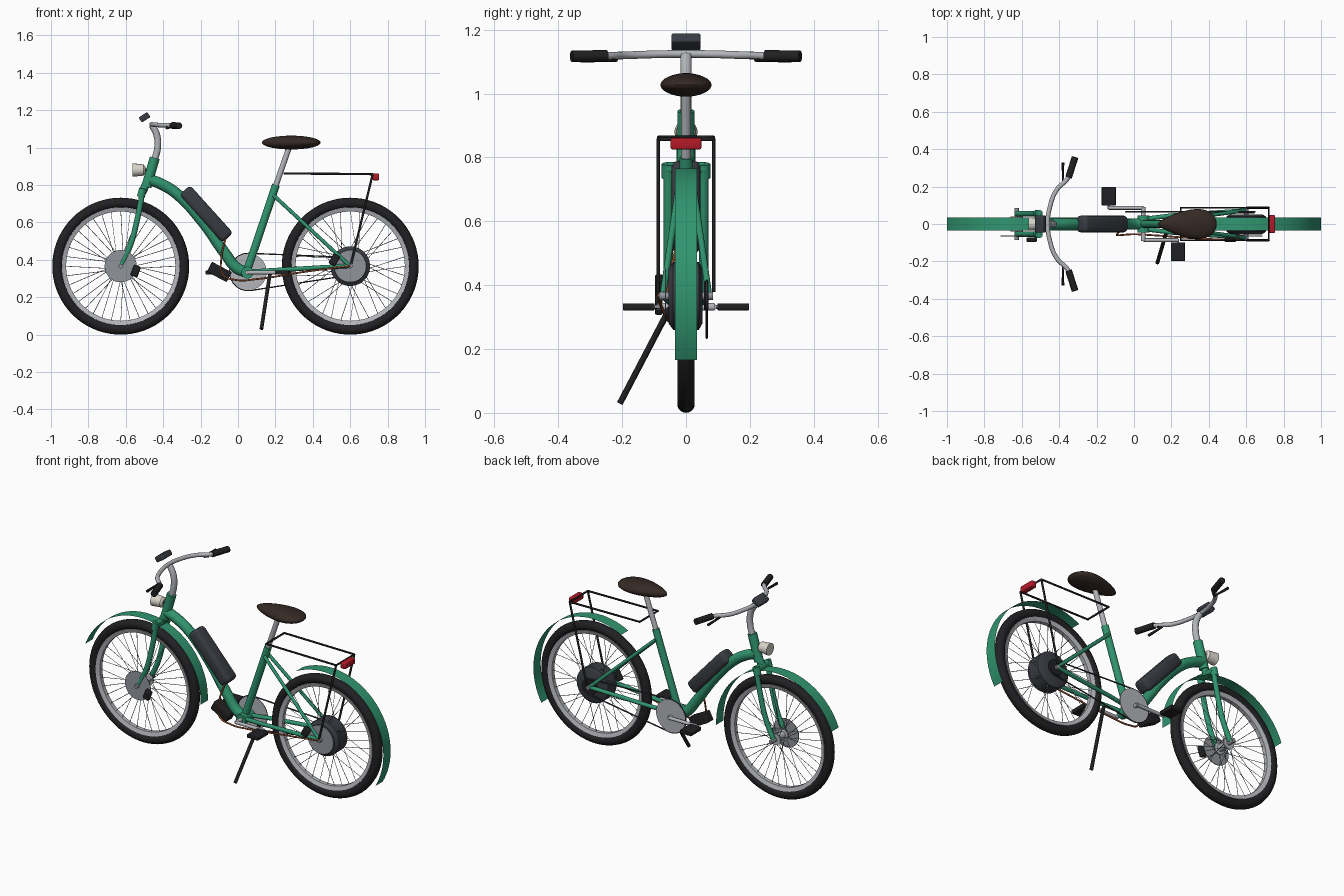
import bpy, bmesh
from math import sin, cos, pi, radians
from mathutils import Vector, Matrix

if "Cube" in bpy.data.objects:
    bpy.data.objects.remove(bpy.data.objects["Cube"])


def colour(name, r, g, b):
    m = bpy.data.materials.new(name)
    m.diffuse_color = (r, g, b, 1)
    m.use_nodes = True
    m.node_tree.nodes["Principled BSDF"].inputs["Base Color"].default_value = m.diffuse_color
    return m


GREEN = colour("green", .03, .30, .16)
BLACK = colour("black", .015, .015, .017)
DARK = colour("dark", .04, .045, .055)
SILVER = colour("silver", .45, .46, .49)
STEEL = colour("steel", .28, .30, .33)
BROWN = colour("brown", .035, .022, .018)
RED = colour("red", .45, .01, .02)
CREAM = colour("cream", .7, .68, .6)
COPPER = colour("copper", .3, .08, .03)


def finish(name, me, mat):
    me.shade_smooth()
    me.set_sharp_from_angle(angle=radians(35))
    me.materials.clear()
    me.materials.append(mat)
    ob = bpy.data.objects.new(name, me)
    bpy.context.collection.objects.link(ob)
    return ob


def from_bm(name, bm, mat):
    bmesh.ops.recalc_face_normals(bm, faces=bm.faces)
    me = bpy.data.meshes.new(name)
    bm.to_mesh(me)
    bm.free()
    return finish(name, me, mat)


def tubes(name, paths, r, mat, smooth=False, res=4):
    """Round tubes along one or more point paths, as one mesh."""
    cu = bpy.data.curves.new(name, 'CURVE')
    cu.dimensions = '3D'
    cu.bevel_depth, cu.bevel_resolution = r, res
    cu.use_fill_caps, cu.resolution_u = True, 8
    for pts in paths:
        sp = cu.splines.new('BEZIER' if smooth else 'POLY')
        store = sp.bezier_points if smooth else sp.points
        store.add(len(pts) - 1)
        for p, q in zip(store, pts):
            if smooth:
                p.co = q
                p.handle_left_type = p.handle_right_type = 'AUTO'
            else:
                p.co = (*q, 1)
    tmp = bpy.data.objects.new(name + "_curve", cu)
    bpy.context.collection.objects.link(tmp)
    bpy.context.view_layer.update()
    me = bpy.data.meshes.new_from_object(tmp.evaluated_get(bpy.context.evaluated_depsgraph_get()))
    bpy.data.objects.remove(tmp)
    me.name = name
    return finish(name, me, mat)


def both(pts):
    """The path and its mirror across y = 0."""
    return [pts, [(x, -y, z) for x, y, z in pts]]


def lathe(name, profile, centre, mat, n=48, closed=False, axis='Y'):
    """Spin (radius, offset) pairs round the y (or x) axis at centre."""
    bm = bmesh.new()
    c = Vector(centre)
    rings = []
    for r, o in profile:
        ring = []
        for i in range(n):
            a = 2 * pi * i / n
            v = (r * cos(a), o, r * sin(a)) if axis == 'Y' else (o, r * cos(a), r * sin(a))
            ring.append(bm.verts.new(c + Vector(v)))
        rings.append(ring)
    pairs = list(zip(rings, rings[1:]))
    if closed:
        pairs.append((rings[-1], rings[0]))
    else:
        bm.faces.new(rings[0])
        bm.faces.new(rings[-1])
    for a, b in pairs:
        for i in range(n):
            j = (i + 1) % n
            bm.faces.new((a[i], a[j], b[j], b[i]))
    return from_bm(name, bm, mat)


def disc(name, c, r, y0, y1, mat):
    return lathe(name, [(r, y0), (r, y1)], c, mat)


def box(name, c, size, mat, tilt=0, bevel=.006):
    bm = bmesh.new()
    bmesh.ops.create_cube(bm, size=1)
    bmesh.ops.scale(bm, vec=size, verts=bm.verts)
    bmesh.ops.bevel(bm, geom=bm.edges[:], offset=bevel, segments=3, affect='EDGES', profile=.5)
    bmesh.ops.transform(bm, matrix=Matrix.Translation(c) @ Matrix.Rotation(radians(tilt), 4, 'Y'), verts=bm.verts)
    return from_bm(name, bm, mat)


def fender(name, c, a0, a1, r=.40, w=.035, n=36):
    bm = bmesh.new()
    rows = []
    for i in range(n + 1):
        a = radians(a0 + (a1 - a0) * i / n)
        rows.append([bm.verts.new((c[0] + r * cos(a), y, c[2] + r * sin(a))) for y in (-w, w)])
    for p, q in zip(rows, rows[1:]):
        bm.faces.new((p[0], p[1], q[1], q[0]))
    return from_bm(name, bm, GREEN)


# Wheels: tyre, rim, spokes
FRONT, REAR = (-.627, 0, .366), (.6, 0, .366)
for side, c, hub_r, hub_w in (("front", FRONT, .03, .035), ("rear", REAR, .10, .03)):
    tyre = [(.338 + .028 * cos(2 * pi * k / 14), .028 * sin(2 * pi * k / 14)) for k in range(14)]
    lathe(side + "_tyre", tyre, c, BLACK, 72, True)
    lathe(side + "_rim", [(.292, -.012), (.315, -.02), (.315, .02), (.292, .012)], c, SILVER, 72, True)
    spokes = []
    for k in range(36):
        a = 2 * pi * k / 36
        b = a + (.5 if k // 2 % 2 else -.5) * (1 if hub_r < .05 else .6)
        y = hub_w if k % 2 else -hub_w
        spokes.append([(c[0] + hub_r * cos(b), y, c[2] + hub_r * sin(b)),
                       (c[0] + .3 * cos(a), 0, c[2] + .3 * sin(a))])
    tubes(side + "_spokes", spokes, .0016, STEEL, res=0)
    disc(side + "_brake_disc", c, .086, -.066, -.062, STEEL)
    disc(side + "_axle", c, .012, -.085, .085, STEEL)
    side_x = c[0] + (.08 if side == "front" else -.085)
    box(side + "_brake_caliper", (side_x, -.085, .34 if side == "front" else .40), (.04, .024, .06), BLACK,
        20 if side == "front" else 30)
lathe("front_hub", [(.034, -.04), (.034, -.034), (.02, -.03), (.02, .03), (.034, .034), (.034, .04)], FRONT, SILVER, 32)
lathe("hub_motor", [(.085, -.055), (.106, -.04), (.106, .04), (.085, .052)], REAR, DARK)
disc("rear_cog", REAR, .045, .056, .07, BLACK)
fender("front_fender", FRONT, -3, 159)
fender("rear_fender", REAR, -30, 118)

# Frame
tubes("head_tube", [[(-.49, 0, .79), (-.445, 0, .945)]], .027, GREEN)
tubes("down_tube", [[(-.475, 0, .83), (-.41, 0, .805), (-.33, 0, .755), (-.19, 0, .605), (-.07, 0, .435),
                     (-.005, 0, .355), (.05, 0, .332)]], .03, GREEN, True)
tubes("seat_tube", [[(.045, 0, .332), (.203, 0, .80)]], .021, GREEN)
tubes("seat_stays", both([(.19, .018, .745), (.595, .072, .37)]), .010, GREEN)
tubes("chain_stays", both([(.04, .025, .335), (.2, .045, .345), (.6, .072, .368)]), .012, GREEN)
disc("bottom_bracket", (.05, 0, .332), .032, -.045, .045, GREEN)

# Fork
tubes("fork_legs", both([(-.508, .055, .775), (-.54, .055, .61), (-.575, .055, .48), (-.625, .055, .37)]), .015, GREEN, True)
tubes("fork_shoulders", both([(-.508, .055, .78), (-.52, .055, .735)]), .021, GREEN)
tubes("fork_crown", [[(-.51, -.06, .765), (-.51, .06, .765)]], .02, GREEN)
tubes("fork_steerer", [[(-.512, 0, .76), (-.48, 0, .83)]], .022, GREEN)

# Handlebar, grips, levers, display
tubes("stem", [[(-.447, 0, .93), (-.43, 0, 1.0), (-.435, 0, 1.07), (-.46, 0, 1.12)]], .018, SILVER, True)
half = [(-.45, .09, 1.123), (-.415, .18, 1.12), (-.35, .25, 1.118), (-.32, .34, 1.117)]
bar = [(x, -y, z) for x, y, z in half[::-1]] + [(-.462, 0, 1.124)] + half
tubes("handlebar", [bar], .012, SILVER, True)
tubes("grips", both([(-.35, .248, 1.118), (-.315, .358, 1.117)]), .018, BLACK)
tubes("brake_levers", both([(-.36, .235, 1.11), (-.38, .22, 1.107), (-.38, .33, 1.105)]), .008, BLACK)
box("display", (-.5, 0, 1.162), (.055, .092, .032), DARK, -33)

# Headlight
lathe("headlight", [(.036, -.565), (.03, -.505), (.018, -.495)], (0, 0, .88), CREAM, 32, axis='X')
tubes("headlight_bracket", [[(-.5, 0, .88), (-.46, 0, .88)]], .009, BLACK)

# Saddle and post
tubes("seat_post", [[(.2, 0, .79), (.28, 0, 1.02)]], .015, SILVER)
bm = bmesh.new()
bmesh.ops.create_uvsphere(bm, u_segments=40, v_segments=20, radius=1)
for v in bm.verts:
    t = v.co.x
    v.co = (.285 + .157 * t, v.co.y * .098 * (.75 + .35 * t), 1.027 + .037 * v.co.z)
from_bm("saddle", bm, BROWN)

# Battery, controller and cable
box("battery", (-.17, 0, .645), (.345, .09, .078), DARK, 48, .022)
box("controller", (-.1, 0, .335), (.12, .06, .06), BLACK, 28)
tubes("motor_cable", [[(-.065, -.03, .52), (-.09, -.055, .40), (-.08, -.06, .32), (-.01, -.055, .292),
                       (.1, -.06, .297), (.35, -.078, .335), (.6, -.086, .368)]], .005, COPPER, True)

# Cranks, pedals, chain
disc("chainring", (.055, 0, .335), .098, .062, .068, SILVER)
disc("crank_axle", (.05, 0, .332), .012, -.09, .09, SILVER)
tubes("crank_arms", [[(.05, .086, .332), (-.135, .086, .332)], [(.05, -.086, .332), (.235, -.086, .332)]], .010, SILVER)
tubes("pedal_pins", [[(-.135, .08, .332), (-.135, .19, .332)], [(.235, -.08, .332), (.235, -.19, .332)]], .006, STEEL)
box("left_pedal", (-.135, .148, .332), (.075, .1, .022), BLACK, 0, .004)
box("right_pedal", (.235, -.148, .332), (.075, .1, .022), BLACK, 0, .004)
chain = []
for cx, cz, r, a0, a1 in ((.055, .335, .1, 88, 280), (.6, .366, .047, -80, 88)):
    chain += [(cx + r * cos(radians(a0 + (a1 - a0) * k / 12)), .065,
               cz + r * sin(radians(a0 + (a1 - a0) * k / 12))) for k in range(13)]
tubes("chain", [chain + chain[:1]], .004, DARK, res=1)

# Kickstand
tubes("kickstand", [[(.175, -.04, .335), (.17, -.055, .32), (.125, -.207, .03)]], .010, BLACK)

# Luggage rack and tail light
tubes("rack_top", [[(.25, 0, .862), (.25, .087, .862), (.72, .087, .858), (.72, -.087, .858),
                    (.25, -.087, .862), (.25, 0, .862)]], .006, BLACK)
tubes("rack_legs", both([(.72, .087, .858), (.605, .087, .38)]), .006, BLACK)
box("tail_light", (.737, 0, .843), (.034, .096, .036), RED)
